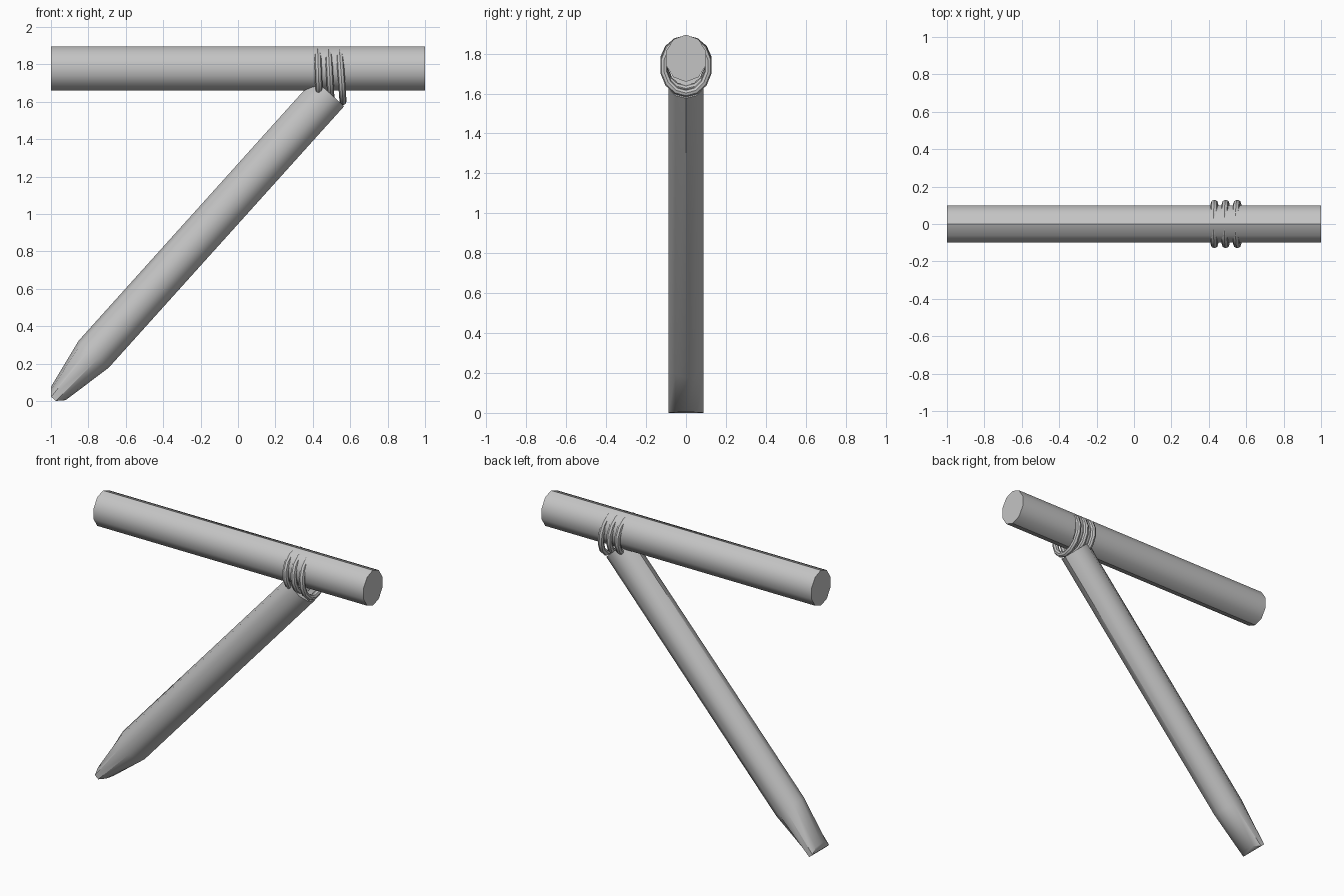
import bpy, bmesh
from math import sin, cos, pi, radians
from mathutils import Vector, Matrix

if "Cube" in bpy.data.objects:
    bpy.data.objects.remove(bpy.data.objects["Cube"])

grey = bpy.data.materials.new("plain grey")
grey.use_nodes = True
COLOUR = (0.55, 0.55, 0.55, 1)
grey.diffuse_color = COLOUR
grey.node_tree.nodes["Principled BSDF"].inputs["Base Color"].default_value = COLOUR

SIDES = 10
HALF = SIDES // 2


def finish(name, bm):
    bmesh.ops.recalc_face_normals(bm, faces=bm.faces)
    mesh = bpy.data.meshes.new(name)
    bm.to_mesh(mesh)
    bm.free()
    mesh.materials.append(grey)
    obj = bpy.data.objects.new(name, mesh)
    bpy.context.collection.objects.link(obj)
    bpy.ops.object.select_all(action="DESELECT")
    obj.select_set(True)
    bpy.context.view_layer.objects.active = obj
    bpy.ops.object.shade_smooth_by_angle(angle=radians(40))
    return obj


def pole(name, origin, axis, sections, wedge=False):
    """Oval pole; sections are (distance, half thickness, half width, point slope)."""
    axis = Vector(axis).normalized()
    side = Vector((0, 1, 0))
    up = axis.cross(side) * -1
    bm = bmesh.new()
    rings = []
    for dist, thick, width, slope in sections:
        ring = []
        for i in range(SIDES):
            a = 2 * pi * i / SIDES
            n = thick * cos(a)
            t = dist + slope * abs(n)
            ring.append(bm.verts.new(Vector(origin) + axis * t + up * n + side * width * sin(a)))
        rings.append(ring)
    for low, high in zip(rings, rings[1:]):
        for i in range(SIDES):
            j = (i + 1) % SIDES
            bm.faces.new((low[i], low[j], high[j], high[i]))
    bm.faces.new(rings[-1])
    if wedge:
        # strips across the width form the two slopes of the chisel point
        r = rings[0]
        bm.faces.new((r[0], r[1], r[-1]))
        for i in range(1, HALF - 1):
            bm.faces.new((r[i], r[i + 1], r[-i - 1], r[-i]))
        bm.faces.new((r[HALF - 1], r[HALF], r[HALF + 1]))
    else:
        bm.faces.new(rings[0])
    return finish(name, bm)


def binding(name, centre, half_width, half_height, tilt, rod=0.019, segments=14, rod_sides=8):
    """Oval ring of cord wrapped round the joint."""
    bm = bmesh.new()
    turn = Matrix.Rotation(tilt, 3, "Y")
    rings = []
    for i in range(segments):
        a = 2 * pi * i / segments
        ring = []
        for k in range(rod_sides):
            b = 2 * pi * k / rod_sides
            p = Vector((rod * sin(b),
                        (half_width + rod * cos(b)) * sin(a),
                        (half_height + rod * cos(b)) * cos(a)))
            ring.append(bm.verts.new(Vector(centre) + turn @ p))
        rings.append(ring)
    for i in range(segments):
        low, high = rings[i], rings[(i + 1) % segments]
        for k in range(rod_sides):
            m = (k + 1) % rod_sides
            bm.faces.new((low[k], low[m], high[m], high[k]))
    return finish(name, bm)


# Horizontal beam
pole("beam", (0, 0, 1.777), (1, 0, 0),
     [(-1, 0.118, 0.105, 0), (1, 0.118, 0.105, 0)])

# Slanted leg with a chisel point at the foot
pole("slanted_leg", (-0.772, 0, 0.25), (0.669, 0, 0.743),
     [(-0.338, 0.053, 0.092, 1.05), (0, 0.108, 0.092, 0), (1.882, 0.108, 0.092, 0)],
     wedge=True)

# Three cord loops round the joint
for i, (x, bottom) in enumerate([(0.43, 1.615), (0.49, 1.605), (0.552, 1.582)]):
    top = 1.892
    binding(f"cord_loop_{i + 1}", (x, 0, (top + bottom) / 2),
            0.113, (top - bottom) / 2 - 0.019, -radians(2 + i))
